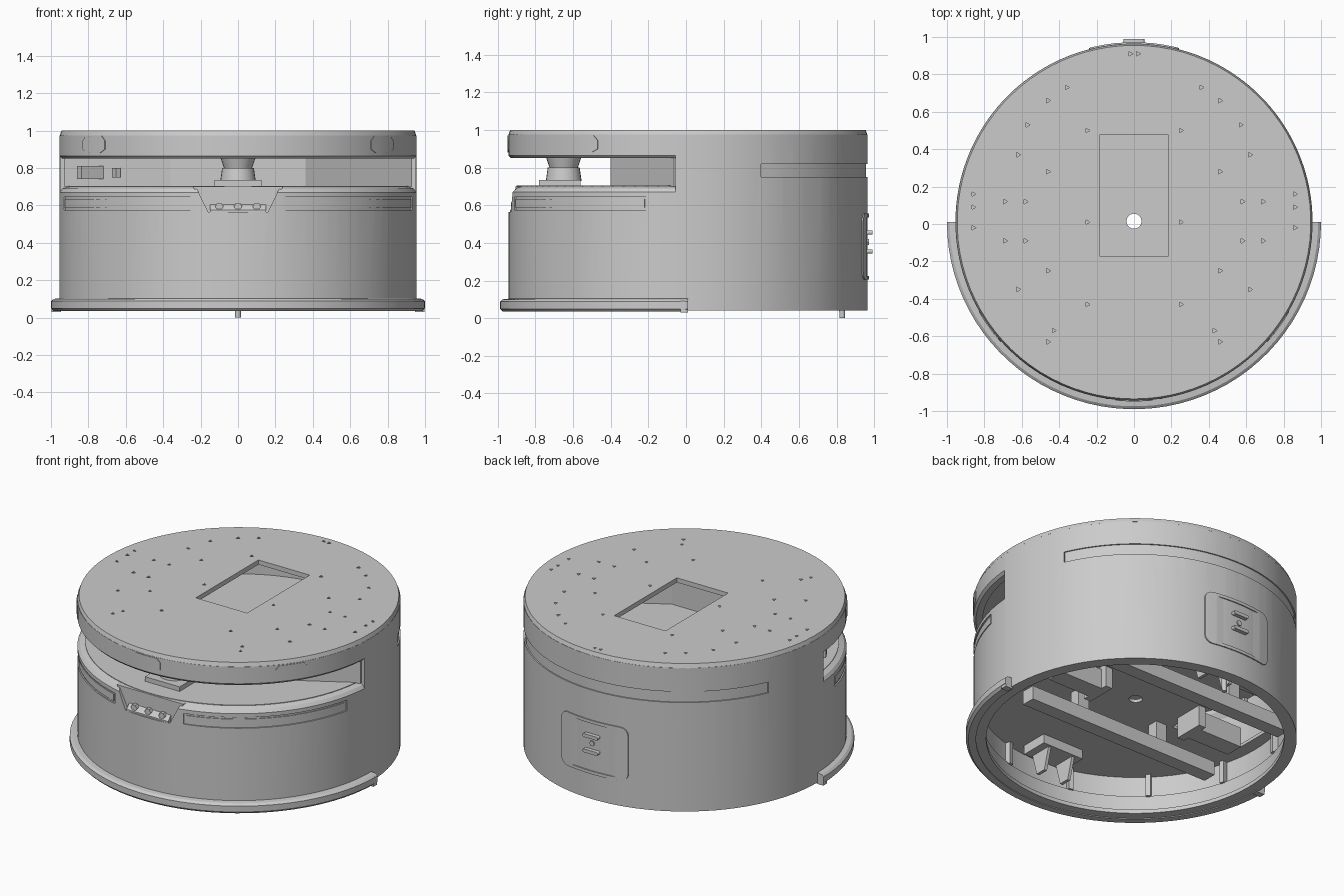
import bpy, bmesh, math
from mathutils import Matrix

old = bpy.data.objects.get("Cube")
if old:
    bpy.data.objects.remove(old, do_unlink=True)

CY = 0.01      # y of the drum axis
R = 0.955      # drum radius

grey = bpy.data.materials.new("plain_grey")
grey.use_nodes = True
COLOUR = (0.6, 0.6, 0.6, 1)
grey.diffuse_color = COLOUR
grey.node_tree.nodes["Principled BSDF"].inputs["Base Color"].default_value = COLOUR


def finish(name, bm):
    bmesh.ops.recalc_face_normals(bm, faces=bm.faces)
    mesh = bpy.data.meshes.new(name)
    bm.to_mesh(mesh)
    bm.free()
    mesh.materials.append(grey)
    ob = bpy.data.objects.new(name, mesh)
    bpy.context.collection.objects.link(ob)
    return ob


def sweep(name, profile, a0=0, a1=360, step=4):
    """Turn a closed (radius, z) profile about the drum axis."""
    bm = bmesh.new()
    full = a1 - a0 == 360
    n = max(2, round((a1 - a0) / step))
    rings = []
    for i in range(n if full else n + 1):
        a = math.radians(a0 + (a1 - a0) * i / n)
        rings.append([bm.verts.new((r * math.cos(a), CY + r * math.sin(a), z)) for r, z in profile])
    m = len(profile)
    for i in range(n):
        p, q = rings[i], rings[(i + 1) % len(rings)]
        for j in range(m):
            k = (j + 1) % m
            bm.faces.new((p[j], q[j], q[k], p[k]))
    if not full:
        bm.faces.new(rings[0])
        bm.faces.new(rings[-1])
    return finish(name, bm)


def band(name, r0, r1, z0, z1, a0=0, a1=360):
    return sweep(name, [(r0, z0), (r1, z0), (r1, z1), (r0, z1)], a0, a1)


def prism(name, outlines, lo, hi, axis="z"):
    """Extrude one or more flat outlines along an axis."""
    place = {"x": lambda u, v, w: (w, u, v), "y": lambda u, v, w: (u, w, v),
             "z": lambda u, v, w: (u, v, w)}[axis]
    bm = bmesh.new()
    for pts in outlines:
        a = [bm.verts.new(place(u, v, lo)) for u, v in pts]
        b = [bm.verts.new(place(u, v, hi)) for u, v in pts]
        bm.faces.new(a)
        bm.faces.new(b)
        for i in range(len(pts)):
            j = (i + 1) % len(pts)
            bm.faces.new((a[i], a[j], b[j], b[i]))
    return finish(name, bm)


def box(name, x, y, z, sx, sy, sz, turn=0):
    bm = bmesh.new()
    mat = Matrix.Translation((x, y, z)) @ Matrix.Rotation(math.radians(turn), 4, "Z") @ Matrix.Diagonal((sx, sy, sz, 1))
    bmesh.ops.create_cube(bm, size=1, matrix=mat)
    return finish(name, bm)


def cone(name, x, y, z0, z1, r0, r1, n=90):
    bm = bmesh.new()
    bmesh.ops.create_cone(bm, cap_ends=True, segments=n, radius1=r0, radius2=r1, depth=z1 - z0,
                          matrix=Matrix.Translation((x, y, (z0 + z1) / 2)))
    return finish(name, bm)


def circle(x, y, r, n):
    return [(x + r * math.cos(math.tau * i / n), y + r * math.sin(math.tau * i / n)) for i in range(n)]


def rounded(cx, cz, w, h, r):
    pts = []
    for q, (sx, sz) in enumerate([(1, 1), (-1, 1), (-1, -1), (1, -1)]):
        for k in range(5):
            a = math.pi / 2 * (q + k / 4)
            pts.append((cx + sx * (w / 2 - r) + r * math.cos(a), cz + sz * (h / 2 - r) + r * math.sin(a)))
    return pts


def carve(ob, cutter, how="DIFFERENCE"):
    mod = ob.modifiers.new("cut", "BOOLEAN")
    mod.operation, mod.solver, mod.object = how, "EXACT", cutter
    bpy.context.view_layer.objects.active = ob
    bpy.ops.object.modifier_apply(modifier=mod.name)
    bpy.data.objects.remove(cutter, do_unlink=True)


# Drum walls: full height at the back, a lower half at the front
rear = band("rear_shell", 0.925, R, 0.04, 0.975, -4, 184)
carve(rear, band("cutter", R - 0.008, 1.1, 0.75, 0.82, 24, 156))
front = sweep("front_shell", [(0.90, 0.66), (0.925, 0.62), (0.925, 0.04), (R, 0.04), (R, 0.67),
                              (0.94, 0.69), (0.90, 0.705)], 184, 356)
for a0, a1 in ((285, 347), (193, 255)):
    carve(front, band("cutter", R - 0.008, 1.1, 0.575, 0.645, a0, a1))
    band("front_side_panel", R - 0.02, R - 0.003, 0.587, 0.633, a0 + 1, a1 - 1)

# Front sensor notch with its sloping shelf and three small sensors
notch = [(-0.24, 0.73), (0.24, 0.73), (0.16, 0.565), (-0.16, 0.565)]
carve(front, prism("cutter", [notch], -1.1, -0.905, "y"))
prism("notch_back", [[(-0.24, 0.70), (0.24, 0.70), (0.16, 0.55), (-0.16, 0.55)]], -0.905, -0.87, "y")
prism("notch_shelf", [[(-0.90, 0.55), (-0.935, 0.565), (-0.935, 0.575), (-0.90, 0.61)]], -0.15, 0.15, "x")
for x in (-0.1, 0, 0.1):
    prism("notch_sensor", [circle(x, 0.595, 0.022, 6)], -0.93, -0.90, "y")

# Top lid with a rectangular opening and screw holes
lid = cone("top_lid", 0, CY, 0.97, 1.0, R, 0.945)
half = [(0.36, 0.73), (0.46, 0.66), (0.57, 0.53), (0.25, 0.50), (0.62, 0.37), (0.46, 0.28), (0.86, 0.16),
        (0.86, 0.09), (0.86, -0.02), (0.58, 0.12), (0.69, 0.12), (0.58, -0.09), (0.69, -0.09), (0.25, 0.01),
        (0.46, -0.25), (0.62, -0.35), (0.25, -0.43), (0.43, -0.57), (0.46, -0.63), (0.02, 0.91)]
holes = [circle(s * x, y, 0.014, 3) for x, y in half for s in (1, -1)]
holes.append([(-0.185, -0.17), (0.185, -0.17), (0.185, 0.475), (-0.185, 0.475)])
carve(lid, prism("cutter", holes, 0.9, 1.1))

# Front brow above the slot
sweep("front_brow", [(0.90, 0.85), (0.94, 0.85), (R, 0.865), (R, 0.975), (0.90, 0.975)], 184, 356)
bend = [(0.93, -0.065), (0.36, -0.40), (-0.36, -0.40), (-0.93, -0.065)]
arc = [(0.92 * math.cos(math.radians(a)), CY + 0.92 * math.sin(math.radians(a))) for a in range(186, 355, 4)]
prism("slot_ceiling", [bend + arc], 0.855, 0.875)
prism("slot_back_wall", [bend + [(x, y + 0.03) for x, y in reversed(bend)]], 0.70, 0.972)

# Stretched hexagonal sensor windows on the brow
for turn in (-54, 0, 54):
    w = prism("brow_window", [[(-0.1, 0.945), (-0.075, 0.97), (0.075, 0.97), (0.1, 0.945), (0.1, 0.90),
                               (0.06, 0.88), (-0.06, 0.88), (-0.1, 0.90)]], -1.1, -0.8, "y")
    w.data.transform(Matrix.Translation((0, CY, 0)) @ Matrix.Rotation(math.radians(turn), 4, "Z"))
    plate = band("brow_window_plate", 0.94, R + 0.004, 0.86, 0.985, 260 + turn, 280 + turn)
    carve(plate, w, "INTERSECT")

# Decks inside the drum, with a shared centre hole
deck = cone("upper_deck", 0, CY, 0.685, 0.705, 0.91, 0.91)
rear_ledge = band("rear_deck_edge", 0.90, 0.93, 0.685, 0.705, -4, 184)
base = cone("base_deck", 0, CY, 0.31, 0.33, 0.93, 0.93)
for d in (deck, base):
    carve(d, prism("cutter", [circle(0, 0.015, 0.04, 24)], 0, 1.2))
for s in (1, -1):
    carve(base, box("cutter", s * 0.61, 0.2, 0.3, 0.46, 0.6, 0.4))

# Scanner in the slot and a small connector beside it
box("scanner_base", 0, -0.67, 0.72, 0.25, 0.22, 0.03)
cone("scanner_body", 0, -0.65, 0.73, 0.80, 0.095, 0.085, 24)
cone("scanner_head", 0, -0.65, 0.80, 0.857, 0.075, 0.095, 24)
box("slot_connector", -0.77, -0.19, 0.775, 0.18, 0.05, 0.07, 30)
box("slot_plug", -0.65, -0.26, 0.775, 0.03, 0.04, 0.05, 30)

# Front bumper and bottom rim
sweep("front_bumper", [(0.94, 0.035), (0.985, 0.035), (1.0, 0.05), (1.0, 0.088), (0.985, 0.1), (0.94, 0.105)],
      180, 360)
band("bottom_rim", 0.88, 0.94, 0.04, 0.065)
band("inner_step", 0.905, 0.93, 0.06, 0.17)
for s in (1, -1):
    box("bumper_end", s * 0.972, -0.01, 0.06, 0.05, 0.04, 0.06)

# Charging port at the back
port = band("charging_plate", 0.94, R + 0.007, 0.18, 0.58, 72, 108)
carve(port, prism("cutter", [rounded(0, 0.38, 0.48, 0.35, 0.05)], 0.7, 1.2, "y"), "INTERSECT")
carve(port, prism("cutter", [rounded(0, 0.38, 0.44, 0.31, 0.04)], R + 0.003, 1.2, "y"))
for z in (0.33, 0.43):
    prism("charging_contact", [rounded(0, z + 0.025, 0.11, 0.022, 0.01)], 0.94, 0.99, "y")
prism("charging_key", [circle(0, 0.405, 0.018, 6)], 0.94, 0.972, "y")

# Cross beams, drive blocks and hanging brackets underneath
for y in (-0.14, 0.53):
    box("cross_beam", 0, y, 0.145, 1.4, 0.09, 0.09)
    for s in (1, -1):
        box("beam_post", s * 0.3, y, 0.24, 0.08, 0.07, 0.15)
for s in (1, -1):
    box("drive_block", s * 0.52, 0.1, 0.24, 0.34, 0.12, 0.13)
    box("drive_mount", s * 0.36, 0.1, 0.25, 0.05, 0.2, 0.15)
    for y in (-0.74, 0.74):
        prism("caster_cheek", [[(y - 0.09, 0.31), (y + 0.09, 0.31), (y + 0.035, 0.11), (y - 0.035, 0.11)]],
              s * 0.08, s * 0.10, "x")
for y in (-0.74, 0.74):
    box("caster_mount", 0, y, 0.28, 0.30, 0.18, 0.06)
cone("rear_pin", 0, 0.83, 0.0, 0.31, 0.015, 0.02, 12)

# Ribs on the inside of the wall
for a in range(15, 360, 30):
    t = math.radians(a)
    box("wall_rib", 0.91 * math.cos(t), CY + 0.91 * math.sin(t), 0.24, 0.04, 0.03, 0.15, a)

# Smooth round surfaces, keep hard edges
bpy.ops.object.select_all(action="DESELECT")
for ob in bpy.context.scene.objects:
    if ob.type == "MESH":
        ob.select_set(True)
        bpy.context.view_layer.objects.active = ob
bpy.ops.object.shade_smooth_by_angle(angle=math.radians(30))
